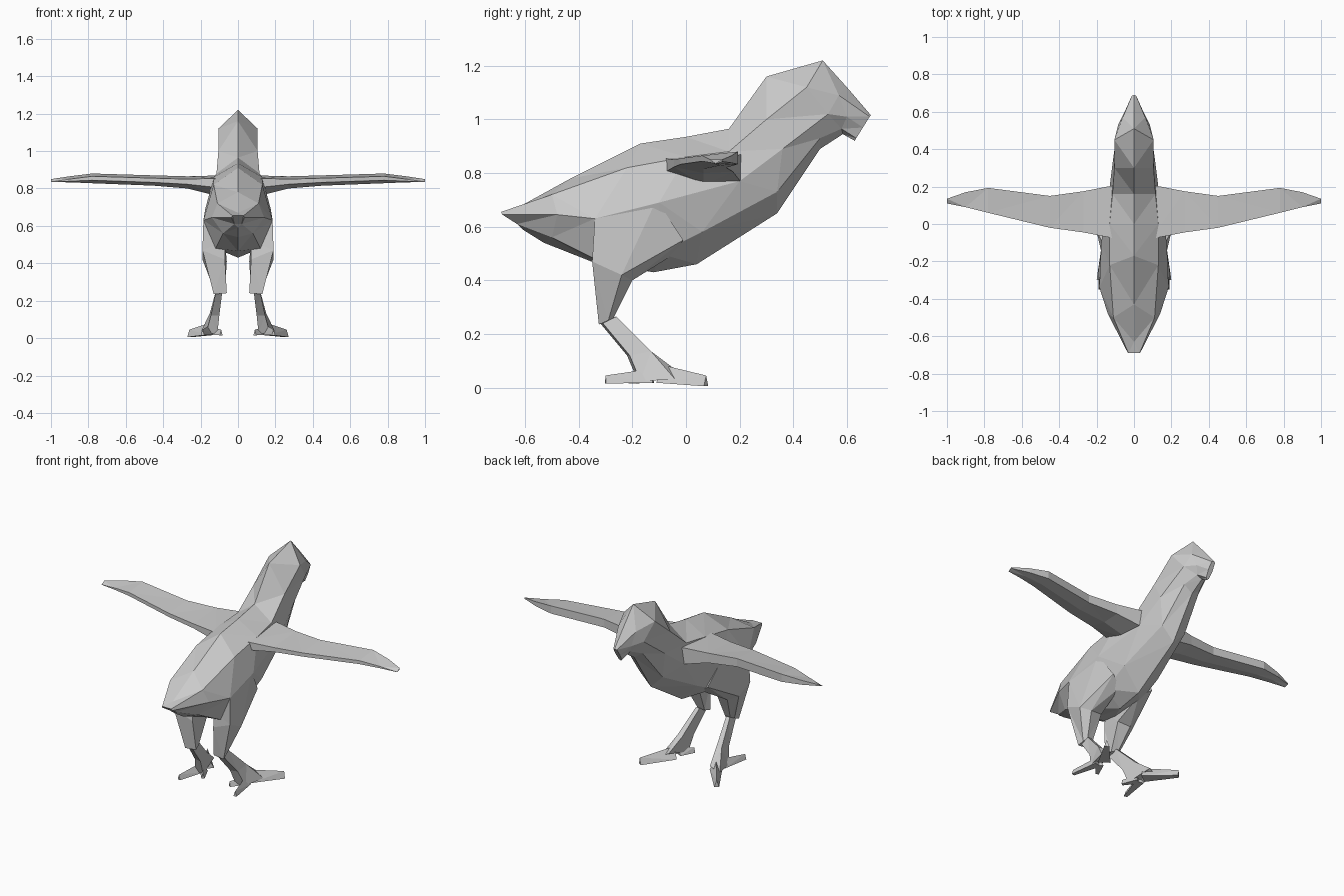
import bpy, bmesh


def loft(name, rings, mirror=False):
    """Skin a closed strip between equal-length rings and cap both ends."""
    bm = bmesh.new()
    for s in ((1, -1) if mirror else (1,)):
        vs = [[bm.verts.new((s * x, y, z)) for x, y, z in r] for r in rings]
        for a, b in zip(vs, vs[1:]):
            n = len(a)
            for i in range(n):
                j = (i + 1) % n
                bm.faces.new((a[i], a[j], b[j], b[i]))
        bm.faces.new(vs[0])
        bm.faces.new(vs[-1])
    bmesh.ops.triangulate(bm, faces=bm.faces[:])
    bmesh.ops.recalc_face_normals(bm, faces=bm.faces[:])
    me = bpy.data.meshes.new(name)
    bm.to_mesh(me)
    bm.free()
    ob = bpy.data.objects.new(name, me)
    bpy.context.collection.objects.link(ob)
    return ob


def body_ring(top, upper, side, lower, bottom):
    half = [upper, side, lower]
    return ([(0, *top)] + half + [(0, *bottom)]
            + [(-x, y, z) for x, y, z in reversed(half)])


# Body, neck, head and hooked beak, from forked tail to beak tip
loft("body", [
    body_ring((-.63, .67), (.03, -.69, .655), (.035, -.685, .645), (.02, -.63, .61), (-.61, .59)),
    body_ring((-.43, .78), (.11, -.50, .72), (.14, -.48, .645), (.08, -.50, .56), (-.53, .54)),
    body_ring((-.17, .91), (.13, -.22, .82), (.185, -.34, .63), (.12, -.34, .48), (-.34, .465)),
    body_ring((0, .935), (.13, 0, .86), (.175, -.10, .69), (.12, -.10, .50), (-.12, .43)),
    body_ring((.16, .965), (.115, .16, .88), (.13, .20, .77), (.12, .06, .58), (.04, .46)),
    body_ring((.30, 1.16), (.105, .30, 1.00), (.11, .36, .89), (.08, .34, .73), (.34, .65)),
    body_ring((.51, 1.22), (.105, .45, 1.12), (.085, .53, 1.02), (.055, .50, .93), (.50, .89)),
    body_ring((.60, 1.12), (.06, .57, 1.09), (.05, .60, 1.01), (.03, .58, .965), (.585, .945)),
    body_ring((.69, 1.015), (.012, .685, 1.01), (.015, .66, .97), (.01, .635, .93), (.63, .92)),
])

# Wings: leading top, trailing top, trailing bottom, middle bottom, leading bottom
def wing_ring(x, lead, trail, top, bottom):
    mid = (lead + trail) / 2
    return [(x, lead, top), (x, trail, top - .015), (x, trail, (top + bottom) / 2 - .01),
            (x, mid, bottom), (x, lead, bottom + .005)]

loft("wings", [
    wing_ring(.09, .21, -.08, .87, .755),
    wing_ring(.27, .175, -.045, .865, .80),
    wing_ring(.45, .15, -.02, .87, .815),
    wing_ring(.78, .193, .06, .88, .828),
    wing_ring(.90, .17, .09, .865, .833),
    wing_ring(1.0, .135, .11, .85, .838),
], mirror=True)

# Thighs
loft("thighs", [
    [(.185, -.34, .63), (.17, -.11, .70), (.14, -.01, .55), (.07, -.04, .50), (.07, -.33, .52)],
    [(.19, -.35, .47), (.19, -.24, .42), (.14, -.20, .40), (.06, -.21, .41), (.07, -.34, .42)],
    [(.13, -.325, .235), (.125, -.29, .25), (.11, -.27, .26), (.07, -.28, .25), (.06, -.32, .24)],
], mirror=True)

# Shanks, flaring into the feet
loft("shanks", [
    [(.085, -.32, .24), (.12, -.31, .24), (.115, -.26, .265), (.09, -.26, .265)],
    [(.10, -.22, .12), (.145, -.21, .12), (.15, -.13, .135), (.115, -.13, .135)],
    [(.11, -.18, .025), (.17, -.17, .025), (.20, -.04, .03), (.14, -.03, .06)],
], mirror=True)

# Toes: tapered wedges from the ankle to each tip (x, y)
def toe(name, base, tip, w, h):
    dx, dy = tip[0] - base[0], tip[1] - base[1]
    d = (dx * dx + dy * dy) ** .5
    px, py = -dy / d, dx / d

    def ring(p, w, z0, z1):
        return [(p[0] + px * w, p[1] + py * w, z0), (p[0] - px * w, p[1] - py * w, z0),
                (p[0], p[1], z1)]
    loft(name, [ring(base, w, .018, h), ring(tip, w * .4, .005 if dy > 0 else .015, .045)], mirror=True)

toe("front_toes", (.14, -.09), (.26, .075), .035, .085)
toe("rear_toes", (.15, -.13), (.19, -.30), .025, .07)
toe("inner_toes", (.14, -.13), (.09, -.21), .022, .06)
